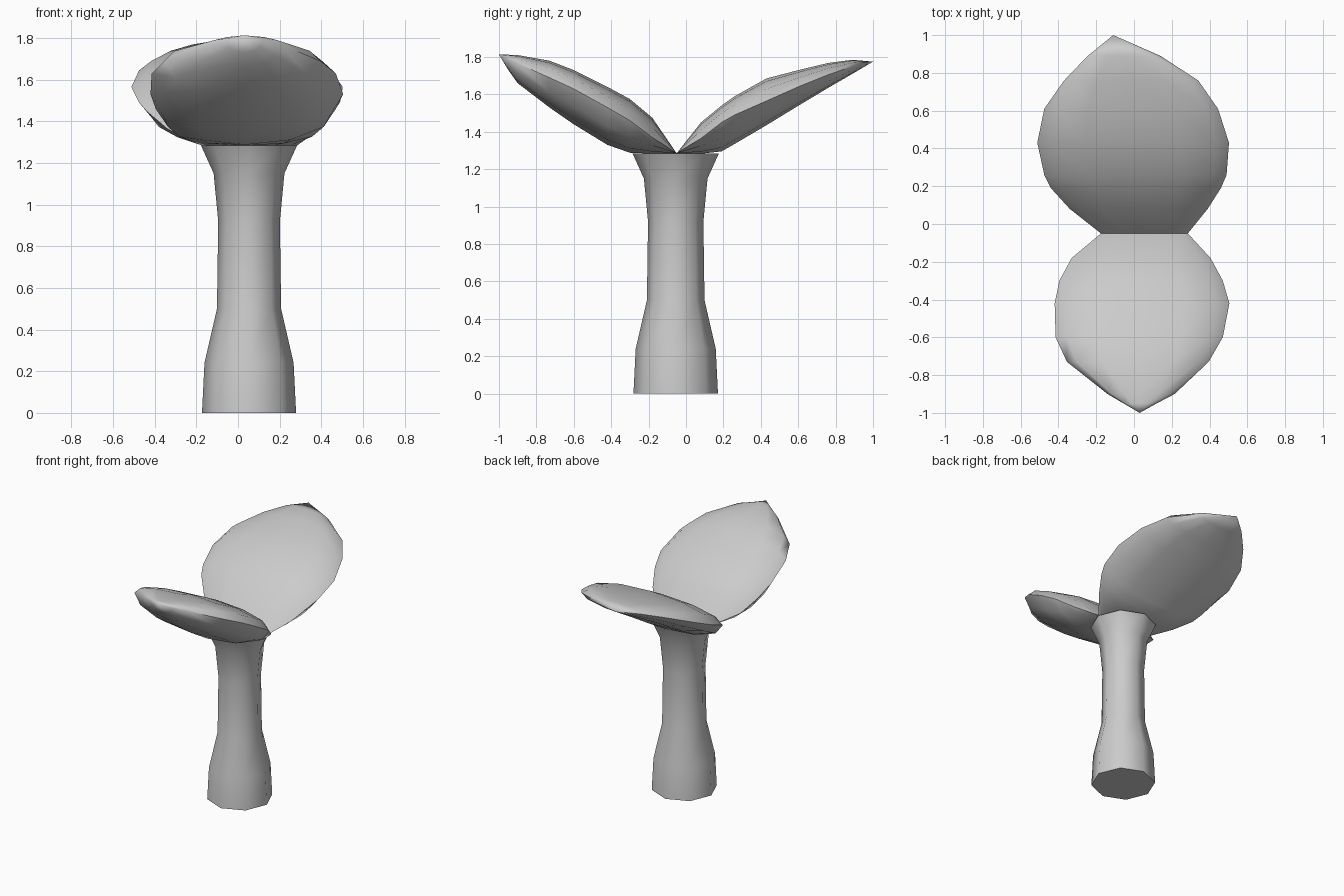
import bpy
from math import cos, sin, pi, radians

if "Cube" in bpy.data.objects:
    bpy.data.objects.remove(bpy.data.objects["Cube"])


def build(name, verts, faces, angle):
    mesh = bpy.data.meshes.new(name)
    mesh.from_pydata(verts, [], faces)
    mesh.validate()
    obj = bpy.data.objects.new(name, mesh)
    bpy.context.collection.objects.link(obj)
    # weld collapsed points and make normals face outward
    bpy.ops.object.select_all(action='DESELECT')
    obj.select_set(True)
    bpy.context.view_layer.objects.active = obj
    bpy.ops.object.mode_set(mode='EDIT')
    bpy.ops.mesh.select_all(action='SELECT')
    bpy.ops.mesh.remove_doubles(threshold=0.0005)
    bpy.ops.mesh.normals_make_consistent(inside=False)
    bpy.ops.object.mode_set(mode='OBJECT')
    bpy.ops.object.shade_smooth_by_angle(angle=radians(angle))
    return obj


def bridge(rows, n):
    return [(r * n + i, r * n + (i + 1) % n, (r + 1) * n + (i + 1) % n, (r + 1) * n + i)
            for r in range(rows - 1) for i in range(n)]


# Stem: eight-sided, flared at the foot and under the leaves
SIDES = 8
stem_profile = [(0.0, 0.226), (0.24, 0.214), (0.5, 0.154), (0.92, 0.148),
                (1.15, 0.17), (1.285, 0.231)]
verts = [(0.053 + r * cos(2 * pi * i / SIDES), -0.055 + r * sin(2 * pi * i / SIDES), z)
         for z, r in stem_profile for i in range(SIDES)]
faces = bridge(len(stem_profile), SIDES) + [tuple(reversed(range(SIDES)))]
build("stem", verts, faces, 50)


def leaf(name, stations):
    """Padded leaf; each station is y, left x, right x, top z, rim z, bottom z."""
    n = 12
    verts = []
    for y, x0, x1, top, rim, bottom in stations:
        c, h = (x0 + x1) / 2, (x1 - x0) / 2
        for i in range(n):
            a = 2 * pi * i / n
            s = sin(a)
            dz = (top - rim) * s ** 0.9 if i in range(1, n // 2) else \
                (bottom - rim) * abs(s) if i > n // 2 else 0
            verts.append((c + h * cos(a), y, rim + dz))
    return build(name, verts, bridge(len(stations), n), 60)


# Leaves: both start at the shared crease over the stem
leaf("back_leaf", [
    (-0.05, -0.175, 0.285, 1.285, 1.285, 1.285),
    (0.08, -0.34, 0.39, 1.45, 1.365, 1.283),
    (0.19, -0.44, 0.46, 1.54, 1.45, 1.295),
    (0.26, -0.475, 0.49, 1.59, 1.49, 1.335),
    (0.43, -0.512, 0.503, 1.685, 1.565, 1.435),
    (0.61, -0.475, 0.445, 1.732, 1.645, 1.545),
    (0.76, -0.37, 0.34, 1.768, 1.705, 1.635),
    (0.89, -0.245, 0.14, 1.785, 1.75, 1.71),
    (1.0, -0.11, -0.11, 1.775, 1.775, 1.775)])
leaf("front_leaf", [
    (-0.05, -0.175, 0.285, 1.285, 1.285, 1.285),
    (-0.18, -0.33, 0.405, 1.475, 1.37, 1.283),
    (-0.30, -0.395, 0.47, 1.575, 1.46, 1.288),
    (-0.42, -0.42, 0.505, 1.64, 1.53, 1.33),
    (-0.60, -0.415, 0.47, 1.73, 1.63, 1.44),
    (-0.73, -0.355, 0.395, 1.78, 1.69, 1.53),
    (-0.90, -0.14, 0.215, 1.81, 1.765, 1.66),
    (-0.95, -0.055, 0.12, 1.812, 1.785, 1.73),
    (-1.0, 0.03, 0.03, 1.813, 1.813, 1.813)])
